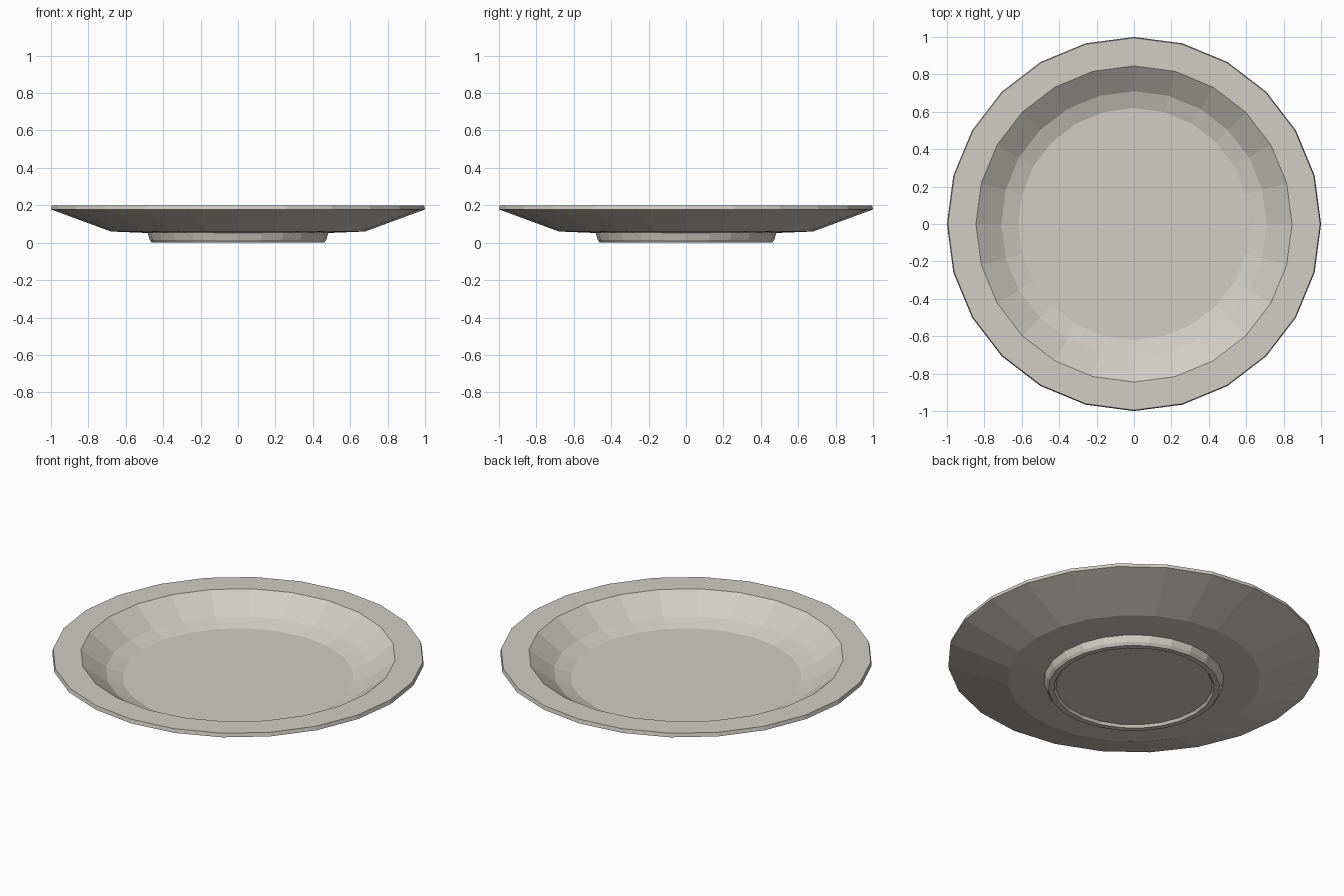
import bpy, bmesh, math

if "Cube" in bpy.data.objects:
    bpy.data.objects.remove(bpy.data.objects["Cube"])

SIDES = 24

def lathe(name, profile, mat):
    """Revolve a (radius, z) profile around z; the first and last rings are capped."""
    bm = bmesh.new()
    rings = []
    for r, z in profile:
        rings.append([bm.verts.new((r * math.cos(2 * math.pi * i / SIDES),
                                    r * math.sin(2 * math.pi * i / SIDES), z))
                      for i in range(SIDES)])
    for a, b in zip(rings, rings[1:]):
        for i in range(SIDES):
            j = (i + 1) % SIDES
            bm.faces.new((a[i], a[j], b[j], b[i]))
    bm.faces.new(rings[0][::-1])
    bm.faces.new(rings[-1])
    bmesh.ops.recalc_face_normals(bm, faces=bm.faces)
    me = bpy.data.meshes.new(name)
    bm.to_mesh(me)
    bm.free()
    me.materials.append(mat)
    ob = bpy.data.objects.new(name, me)
    bpy.context.collection.objects.link(ob)
    return ob

ceramic = bpy.data.materials.new("warm_grey_ceramic")
ceramic.diffuse_color = (0.63, 0.61, 0.56, 1)
ceramic.use_nodes = True
ceramic.node_tree.nodes["Principled BSDF"].inputs["Base Color"].default_value = ceramic.diffuse_color

# Plate: recessed base, foot ring, sloping underside, rim, bowl and floor
lathe("plate", [
    (0.42, 0.015), (0.43, 0.0), (0.46, 0.0), (0.472, 0.015), (0.483, 0.052),
    (0.68, 0.06), (1.0, 0.178), (0.995, 0.2),
    (0.845, 0.2), (0.71, 0.10), (0.62, 0.07),
], ceramic)
